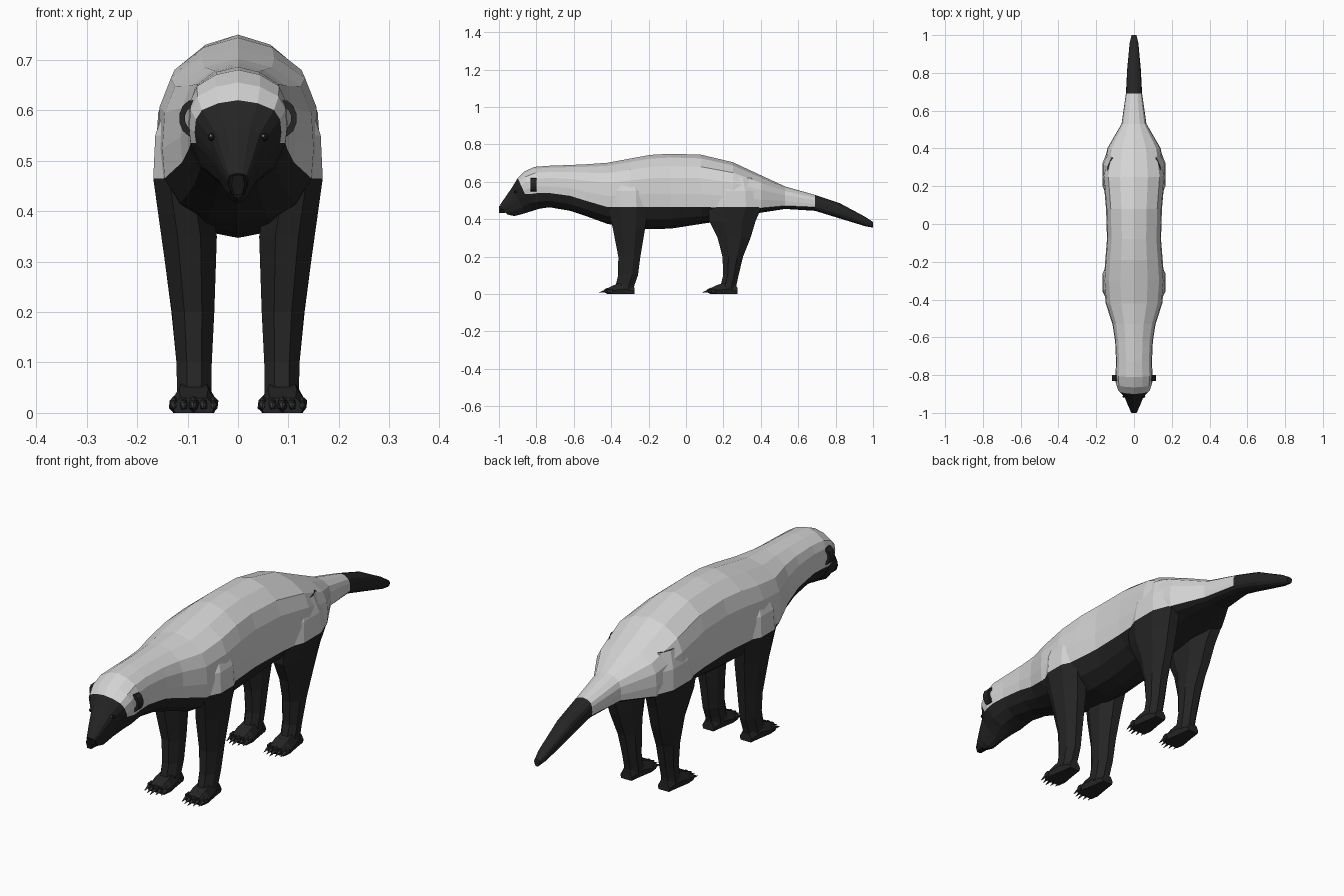
import bpy, bmesh, math
from mathutils import Vector, Matrix
from mathutils.bvhtree import BVHTree

if "Cube" in bpy.data.objects:
    bpy.data.objects.remove(bpy.data.objects["Cube"])


def material(name, rgb):
    m = bpy.data.materials.new(name)
    m.diffuse_color = (*rgb, 1)
    m.use_nodes = True
    m.node_tree.nodes["Principled BSDF"].inputs["Base Color"].default_value = m.diffuse_color
    return m


DARK = material("black_fur", (0.018, 0.018, 0.018))
PALE = material("pale_grey_fur", (0.66, 0.66, 0.66))
CLAW = material("claw_grey", (0.045, 0.045, 0.045))
BLACK = material("nose_black", (0.008, 0.008, 0.008))
WHITE = material("eye_glint", (0.85, 0.85, 0.85))


def finish(name, bm, mats):
    bmesh.ops.recalc_face_normals(bm, faces=bm.faces)
    mesh = bpy.data.meshes.new(name)
    bm.to_mesh(mesh)
    bm.free()
    for m in mats:
        mesh.materials.append(m)
    ob = bpy.data.objects.new(name, mesh)
    bpy.context.collection.objects.link(ob)
    return ob


def loft(name, rings, mats, rule=lambda i, k: 0):
    """Skin a list of equal rings; rule(segment, column) picks the material."""
    bm = bmesh.new()
    vs = [[bm.verts.new(p) for p in r] for r in rings]
    n = len(rings[0])
    for i in range(len(vs) - 1):
        for k in range(n):
            j = (k + 1) % n
            f = bm.faces.new((vs[i][k], vs[i][j], vs[i + 1][j], vs[i + 1][k]))
            f.material_index = rule(i, k)
    bm.faces.new(vs[0])
    bm.faces.new(vs[-1])
    return finish(name, bm, mats)


def blob(name, loc, scale, mat, sub=1):
    bm = bmesh.new()
    bmesh.ops.create_icosphere(bm, subdivisions=sub, radius=1,
                               matrix=Matrix.Translation(loc) @ Matrix.Diagonal((*scale, 1)))
    return finish(name, bm, [mat])


# Body, head and tail: y, top, colour line, bottom, half width, lean
STATIONS = [
    (-.995, .475, .455, .425, .020, .04), (-.968, .515, .470, .417, .034, .05),
    (-.930, .570, .500, .432, .052, .07), (-.900, .620, .535, .445, .086, .08),
    (-.865, .655, .535, .450, .097, .06), (-.810, .680, .540, .457, .098, .03),
    (-.730, .686, .540, .464, .095, 0), (-.620, .690, .525, .445, .100, 0),
    (-.530, .694, .497, .415, .114, 0), (-.420, .702, .465, .375, .150, 0),
    (-.300, .724, .465, .355, .160, 0), (-.190, .744, .465, .347, .152, 0),
    (-.080, .750, .465, .350, .143, 0), (.080, .745, .465, .375, .148, 0),
    (.250, .705, .462, .400, .163, 0), (.400, .635, .460, .435, .142, 0),
    (.530, .575, .472, .455, .066, 0), (.690, .530, .465, .445, .043, 0),
    (.820, .487, .430, .405, .036, 0), (.960, .412, .382, .362, .023, 0),
    (1.00, .385, .370, .355, .013, 0)]
UPPER = [(0, 1), (.45, .93), (.83, .77), (.97, .55), (1, .25), (.97, 0)]
LOWER = [(.76, .45), (.4, .1), (0, 0)]


def body_ring(y, zt, zs, zb, w, lean):
    half = [(a * w, zs + b * (zt - zs)) for a, b in UPPER]
    half += [(a * w, zb + b * (zs - zb)) for a, b in LOWER]
    full = half + [(-x, z) for x, z in half[-2:0:-1]]
    return [(x, y + lean * (zt - z) / (zt - zb), z) for x, z in full]


body = loft("body", [body_ring(*s) for s in STATIONS], [DARK, PALE],
            lambda i, k: int(3 <= i < 17 and (k < 5 or k >= 11)))

# Legs: z, y centre, y radius, x centre, x radius
FRONT = [(.62, -.31, .07, .105, .035), (.55, -.31, .10, .112, .052),
         (.465, -.31, .108, .114, .054), (.35, -.305, .086, .097, .055),
         (.20, -.303, .059, .089, .042), (.10, -.310, .053, .087, .035),
         (.05, -.325, .050, .087, .034), (.02, -.330, .048, .087, .034)]
REAR = [(.62, .27, .08, .105, .035), (.55, .265, .125, .112, .050),
        (.465, .262, .142, .112, .055), (.39, .248, .124, .102, .055),
        (.30, .257, .088, .096, .049), (.20, .250, .055, .090, .042),
        (.10, .240, .041, .087, .035), (.05, .228, .042, .087, .034),
        (.02, .225, .042, .087, .034)]
# Paw: y, half width, height
PAW = [(-.275, .028, .035), (-.325, .036, .068), (-.385, .048, .048), (-.422, .043, .030)]


def oval(z, yc, ry, xc, rx, side):
    s = 1 / math.cos(math.pi / 8)
    return [(side * (xc + rx * s * math.cos(a)), yc + ry * s * math.sin(a), z)
            for a in (math.pi / 8 + k * math.pi / 4 for k in range(8))]


def paw_ring(y, w, h, cx):
    pts = [(-.85, 0), (-1, .4), (-.6, 1), (.6, 1), (1, .4), (.85, 0)]
    return [(cx + a * w, y, b * h) for a, b in pts]


for side, label in ((1, "right"), (-1, "left")):
    for leg, stations, dy in (("front", FRONT, 0), ("rear", REAR, .55)):
        tag = f"{leg}_{label}"
        cx = side * .088
        loft(f"leg_{tag}", [oval(*s, side) for s in stations], [DARK, PALE],
             lambda i, k: int(i < 2))
        loft(f"paw_{tag}", [paw_ring(y + dy, w, h, cx) for y, w, h in PAW], [DARK])
        # Toes with claws
        for t in range(5):
            off = (t - 2) * .0195
            ty = dy - .42 + abs(t - 2) * .009
            blob(f"toe_{tag}_{t}", (cx + off, ty, .017), (.0115, .020, .017), DARK)
            bm = bmesh.new()
            bmesh.ops.create_cone(bm, cap_ends=True, segments=5, radius1=.007,
                                  radius2=.001, depth=.034,
                                  matrix=Matrix.Translation((cx + off, ty - .028, .012))
                                  @ Matrix.Rotation(math.radians(105), 4, 'X'))
            finish(f"claw_{tag}_{t}", bm, [CLAW])

    # Ear: a thin crescent rim
    arc = [math.radians(-100 + 200 * k / 7) for k in range(8)]
    rings = []
    for a in arc:
        p = [(side * (.089 + r * .75 * math.cos(a)), y, .584 + r * math.sin(a))
             for r, y in ((.037, -.832), (.037, -.800), (.022, -.800), (.022, -.832))]
        rings.append(p)
    loft(f"ear_{label}", rings, [DARK])

    # Eye resting on the face
    tree = BVHTree.FromPolygons([v.co for v in body.data.vertices],
                                [list(p.vertices) for p in body.data.polygons])
    hit = tree.ray_cast(Vector((side * .052, -2, .547)), Vector((0, 1, 0)))[0]
    if hit:
        blob(f"eye_{label}", hit, (.008, .007, .008), BLACK, 2)
        blob(f"eye_glint_{label}", hit + Vector((-.002, -.007, .002)),
             (.0025, .002, .0025), WHITE)

# Nose pad
loft("nose", [[(x * w, y, z) for x, z in
               ((-.6, .432), (-1, .452), (-.7, .472), (.7, .472), (1, .452), (.6, .432))]
              for y, w in ((-1.0, .013), (-.992, .019), (-.965, .02))], [BLACK])
